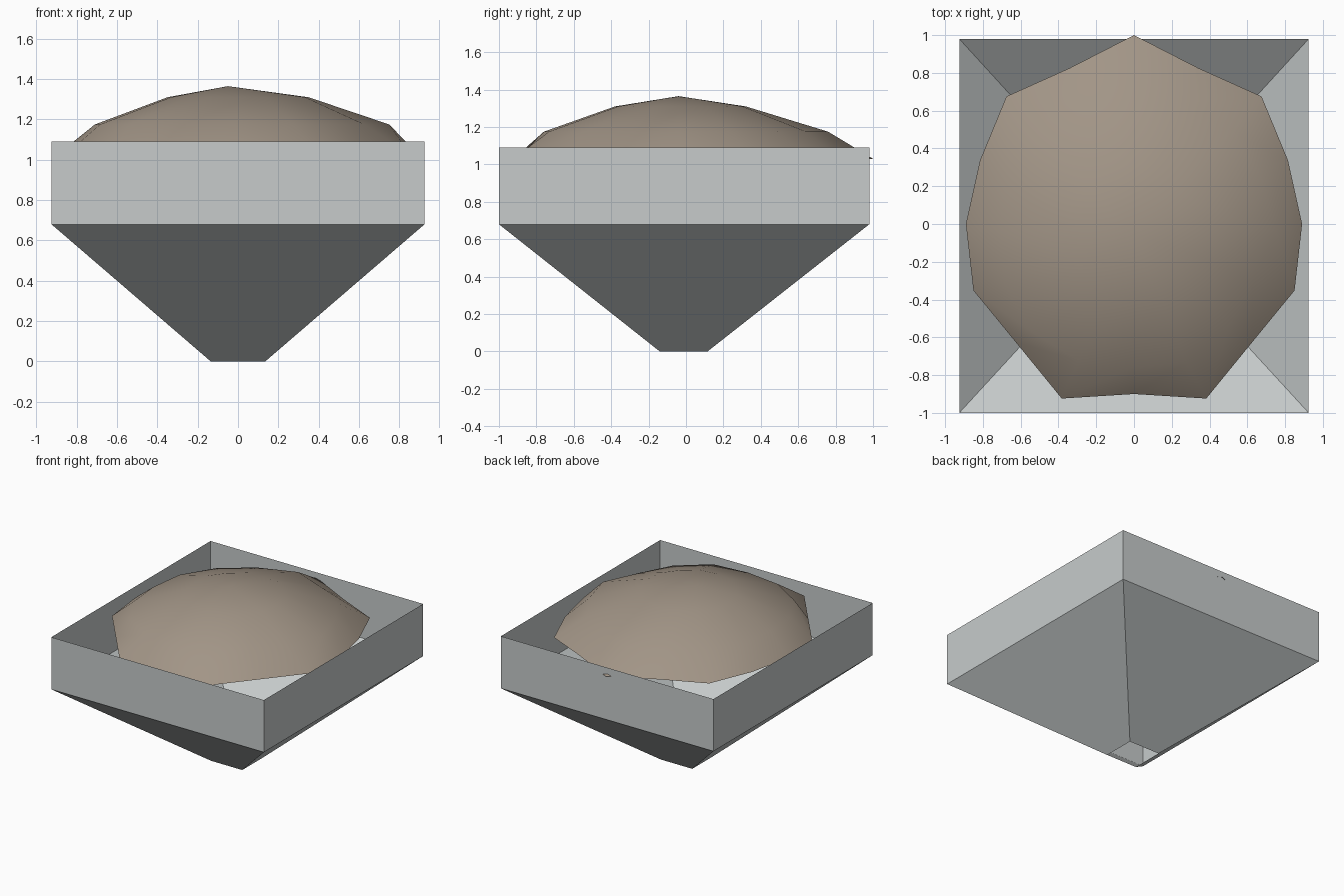
import bpy, bmesh
from math import radians, sin, cos

if "Cube" in bpy.data.objects:
    bpy.data.objects.remove(bpy.data.objects["Cube"], do_unlink=True)


def material(name, rgb):
    m = bpy.data.materials.new(name)
    m.use_nodes = True
    m.diffuse_color = (*rgb, 1)
    bsdf = m.node_tree.nodes["Principled BSDF"]
    bsdf.inputs["Base Color"].default_value = (*rgb, 1)
    bsdf.inputs["Roughness"].default_value = 0.8
    return m


def loft(name, rings, mat, apex=None):
    """Skin a stack of closed rings, optionally closed by an apex point."""
    bm = bmesh.new()
    loops = [[bm.verts.new(p) for p in ring] for ring in rings]
    n = len(loops[0])
    for low, high in zip(loops, loops[1:]):
        for i in range(n):
            j = (i + 1) % n
            bm.faces.new((low[i], low[j], high[j], high[i]))
    if apex:
        tip = bm.verts.new(apex)
        for i in range(n):
            bm.faces.new((loops[-1][i], loops[-1][(i + 1) % n], tip))
    mesh = bpy.data.meshes.new(name)
    bm.to_mesh(mesh)
    bm.free()
    mesh.materials.append(mat)
    obj = bpy.data.objects.new(name, mesh)
    bpy.context.collection.objects.link(obj)
    return obj


def rectangle(half_x, front, back, z):
    return [(-half_x, front, z), (half_x, front, z), (half_x, back, z), (-half_x, back, z)]


def round_ring(radii, z, dx=0, dy=0):
    """Ring that starts at the front and runs anticlockwise."""
    step = 360 / len(radii)
    return [(dx + r * cos(radians(i * step - 90)), dy + r * sin(radians(i * step - 90)), z)
            for i, r in enumerate(radii)]


steel = material("pale grey steel", (0.57, 0.60, 0.60))
earth = material("brown earth", (0.36, 0.30, 0.24))

# Open hopper: tapered funnel below a straight collar
loft("hopper_funnel", [rectangle(0.135, -0.14, 0.115, 0), rectangle(0.925, -1, 0.98, 0.68)], steel)
loft("hopper_collar", [rectangle(0.925, -1, 0.98, 0.68), rectangle(0.925, -1, 0.98, 1.09)], steel)

# Uneven heap of loose material, with a mirrored outer edge
half = [0.90, 1.0, 0.885, 0.92, 0.89, 0.882, 0.955, 0.893, 1.0]
edge = half + half[-2:0:-1]
shoulder = [0.72, 0.75, 0.72, 0.69, 0.76, 0.74, 0.75, 0.74,
            0.80, 0.75, 0.73, 0.72, 0.70, 0.73, 0.75, 0.74]
heap = loft("material_heap", [
    round_ring(edge, 1.03),
    round_ring(shoulder, 1.175, -0.01, -0.04),
    round_ring([0.35, 0.36] * 8, 1.31, 0, -0.03),
], earth, (-0.05, -0.04, 1.365))

bpy.ops.object.select_all(action="DESELECT")
heap.select_set(True)
bpy.context.view_layer.objects.active = heap
bpy.ops.object.shade_smooth_by_angle(angle=radians(35))
